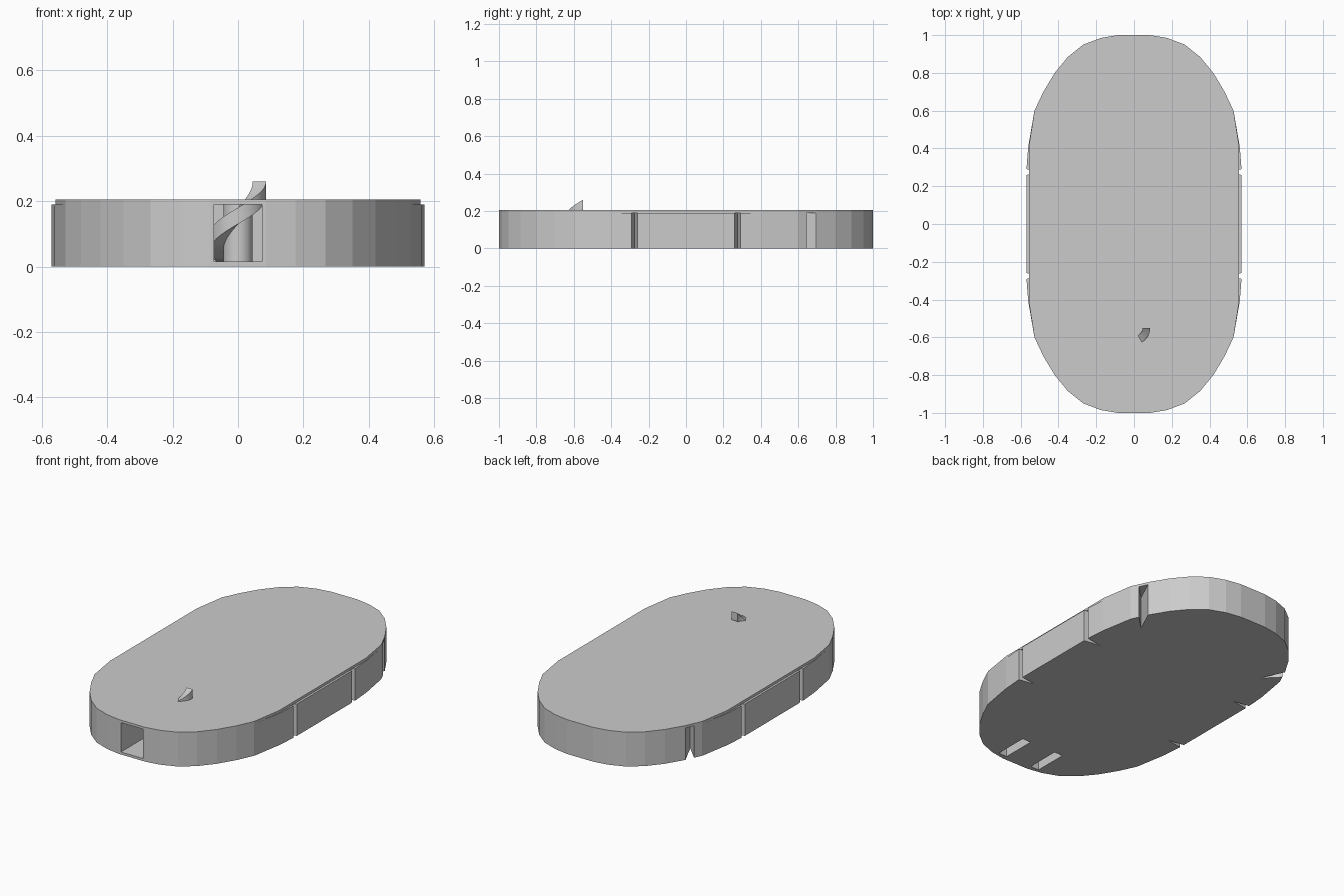
import bpy, bmesh
from math import cos, sin, radians

if "Cube" in bpy.data.objects:
    bpy.data.objects.remove(bpy.data.objects["Cube"])

# quarter outline of the oval plan, from the straight side to the end
QUARTER = [(.57, .28), (.56, .41), (.527, .60), (.48, .70), (.42, .80),
           (.35, .885), (.268, .95), (.175, .985), (.085, 1.0)]


def mesh_object(name, bm):
    bmesh.ops.recalc_face_normals(bm, faces=bm.faces[:])
    me = bpy.data.meshes.new(name)
    bm.to_mesh(me)
    bm.free()
    ob = bpy.data.objects.new(name, me)
    bpy.context.collection.objects.link(ob)
    return ob


def prism(name, points, z0, z1):
    bm = bmesh.new()
    face = bm.faces.new([bm.verts.new((x, y, z0)) for x, y in points])
    top = bmesh.ops.extrude_face_region(bm, geom=[face])
    verts = [v for v in top['geom'] if isinstance(v, bmesh.types.BMVert)]
    bmesh.ops.translate(bm, vec=(0, 0, z1 - z0), verts=verts)
    return mesh_object(name, bm)


def oval(max_x):
    q = [(min(x, max_x), y) for x, y in QUARTER]
    right = [(x, -y) for x, y in reversed(q)] + q
    return right + [(-x, -y) for x, y in right]


def cut(target, cutter):
    cutter.hide_render = True
    mod = target.modifiers.new("cut", 'BOOLEAN')
    mod.operation = 'DIFFERENCE'
    mod.solver = 'EXACT'
    mod.object = cutter
    bpy.context.view_layer.objects.active = target
    bpy.ops.object.modifier_apply(modifier=mod.name)
    bpy.data.objects.remove(cutter)


def box_points(x0, x1, y0, y1):
    return [(x0, y0), (x1, y0), (x1, y1), (x0, y1)]


# oval body and thin roof plate
body = prism("body", oval(.57), 0, .19)
prism("roof_plate", oval(.557), .19, .205)

# front doorway leading to the ramp chamber
cut(body, prism("doorway_cutter", box_points(-.073, .073, -1.1, -.6), .015, .25))
cut(body, prism("chamber_cutter", box_points(-.09, .09, -.65, -.45), .015, .25))

for s in (1, -1):
    # wedge-shaped joints in the side walls
    for y in (-.275, .275):
        cut(body, prism("joint_cutter", [(s * .60, y - .02), (s * .60, y + .02),
                                         (s * .47, y)], -.05, .25))
    # angled joints toward the rear
    cut(body, prism("rear_joint_cutter", [(s * .53, .67), (s * .50, .73),
                                          (s * .42, .56)], -.05, .25))
    # slots in the underside beside the doorway
    x0, x1 = sorted((s * .085, s * .14))
    cut(body, prism("slot_cutter", box_points(x0, x1, -.97, -.77), -.05, .175))

# round core of the spiral ramp
CY = -.55
ring = [(.045 * cos(radians(a)), CY + .045 * sin(radians(a))) for a in range(0, 360, 15)]
core = prism("ramp_core", ring, .01, .195)

# spiral ramp climbing through the roof
bm = bmesh.new()
rows = []
N = 27
for i in range(N + 1):
    t = i / N
    a = radians(90 + 270 * t)
    z = .02 + .24 * t
    rows.append([bm.verts.new((r * cos(a), CY + r * sin(a), h))
                 for r, h in ((.045, z), (.086, z), (.086, max(.012, z - .05)),
                              (.045, max(.012, z - .05)))])
for a, b in zip(rows, rows[1:]):
    for k in range(4):
        bm.faces.new((a[k], a[(k + 1) % 4], b[(k + 1) % 4], b[k]))
bm.faces.new(rows[0])
bm.faces.new(rows[-1])
ramp = mesh_object("spiral_ramp", bm)

# smooth curved ramp parts, flat body
for ob in (core, ramp):
    bpy.ops.object.select_all(action='DESELECT')
    ob.select_set(True)
    bpy.context.view_layer.objects.active = ob
    bpy.ops.object.shade_smooth_by_angle(angle=radians(30))
